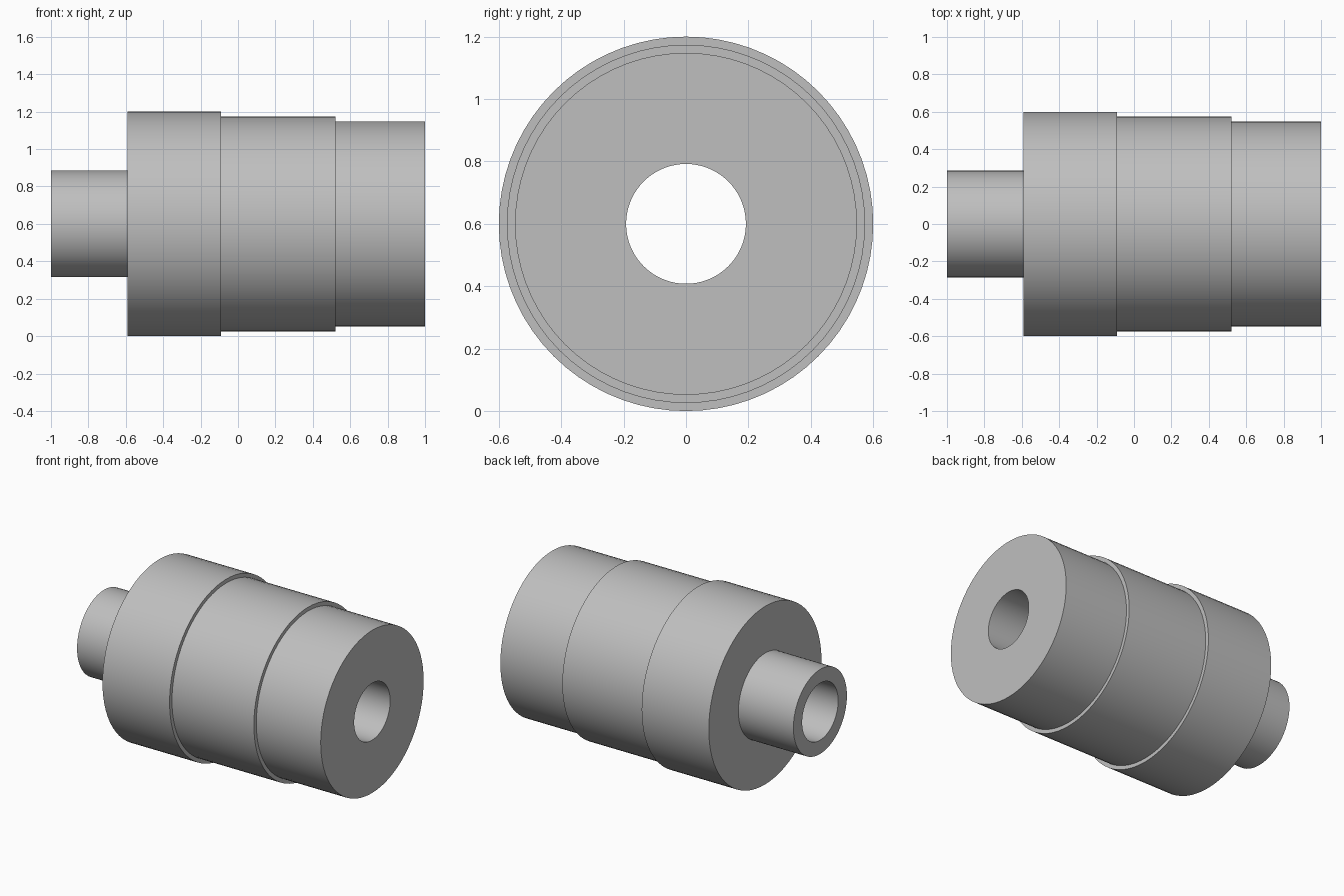
import bpy
import bmesh
import math
from mathutils import Vector

cube = bpy.data.objects.get("Cube")
if cube:
    bpy.data.objects.remove(cube, do_unlink=True)

SEGMENTS = 72
AXIS_HEIGHT = 0.6
BORE = 0.192

# Plain grey metal
metal = bpy.data.materials.new("grey metal")
metal.use_nodes = True
metal.diffuse_color = (0.52, 0.52, 0.52, 1)
metal.node_tree.nodes["Principled BSDF"].inputs["Base Color"].default_value = metal.diffuse_color


def lathe(name, profile):
    """Spin a closed (x, radius) profile around the x axis."""
    bm = bmesh.new()
    verts = [bm.verts.new((x, 0, r)) for x, r in profile]
    edges = [bm.edges.new((v, verts[(i + 1) % len(verts)])) for i, v in enumerate(verts)]
    bmesh.ops.spin(bm, geom=verts + edges, cent=Vector(), axis=(1, 0, 0),
                   angle=math.tau, steps=SEGMENTS, use_merge=True)
    bmesh.ops.remove_doubles(bm, verts=bm.verts, dist=0.0001)
    bmesh.ops.recalc_face_normals(bm, faces=bm.faces)
    mesh = bpy.data.meshes.new(name)
    bm.to_mesh(mesh)
    bm.free()
    mesh.materials.append(metal)
    obj = bpy.data.objects.new(name, mesh)
    obj.location.z = AXIS_HEIGHT
    bpy.context.collection.objects.link(obj)
    bpy.ops.object.select_all(action="DESELECT")
    obj.select_set(True)
    bpy.context.view_layer.objects.active = obj
    bpy.ops.object.shade_smooth_by_angle(angle=math.radians(30))
    return obj


# Cylindrical steps from the narrow neck to the open end: start, end, radius
steps = [
    (-1.0, -0.59, 0.285),
    (-0.59, -0.09, 0.6),
    (-0.09, 0.52, 0.574),
    (0.52, 1.0, 0.548),
]
profile = [(x, radius) for start, end, radius in steps for x in (start, end)]

# Straight bore right through the body
profile += [(1.0, BORE), (-1.0, BORE)]
lathe("stepped_bushing", profile)
